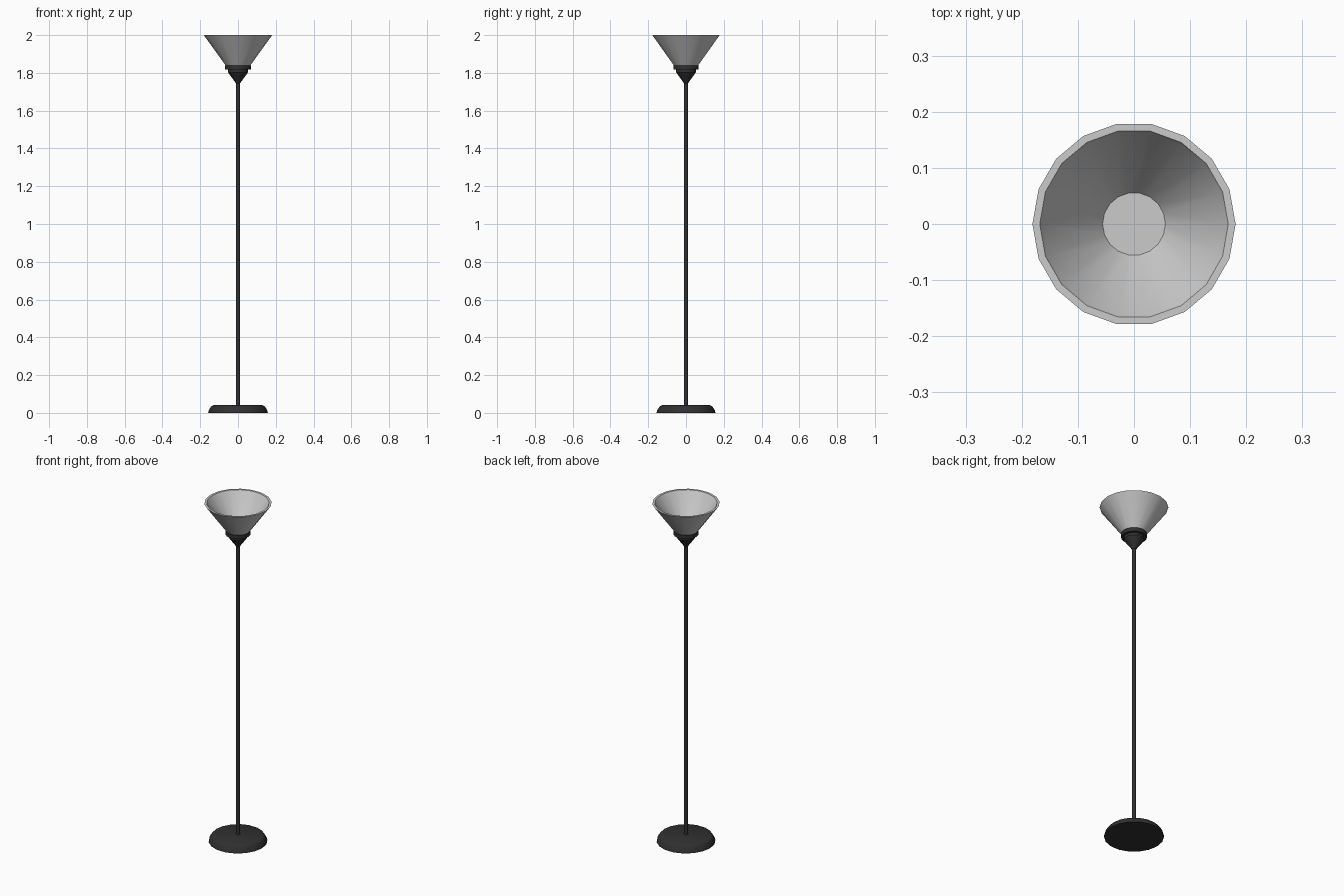
import bpy, bmesh, math

if "Cube" in bpy.data.objects:
    bpy.data.objects.remove(bpy.data.objects["Cube"])

SIDES = 18


def material(name, value):
    m = bpy.data.materials.new(name)
    m.diffuse_color = (value, value, value, 1)
    m.use_nodes = True
    m.node_tree.nodes["Principled BSDF"].inputs["Base Color"].default_value = m.diffuse_color
    return m


def lathe(name, profile, mat, sides=SIDES, angle=30):
    """Revolve (radius, z) points around z, capping ends of nonzero radius."""
    bm = bmesh.new()
    rings = [[bm.verts.new((r * math.cos(2 * math.pi * i / sides),
                            r * math.sin(2 * math.pi * i / sides), z))
              for i in range(sides)] for r, z in profile]
    for a, b in zip(rings, rings[1:]):
        for i in range(sides):
            j = (i + 1) % sides
            bm.faces.new((a[i], a[j], b[j], b[i]))
    bm.faces.new(rings[0][::-1])
    bm.faces.new(rings[-1])
    bmesh.ops.recalc_face_normals(bm, faces=bm.faces)
    mesh = bpy.data.meshes.new(name)
    bm.to_mesh(mesh)
    bm.free()
    mesh.materials.append(mat)
    ob = bpy.data.objects.new(name, mesh)
    bpy.context.collection.objects.link(ob)
    bpy.ops.object.select_all(action='DESELECT')
    ob.select_set(True)
    bpy.context.view_layer.objects.active = ob
    bpy.ops.object.shade_smooth_by_angle(angle=math.radians(angle))
    return ob


black = material("black metal", 0.03)
glass = material("pale grey shade", 0.6)

# weighted foot with a rounded edge
lathe("base", [(0.158, 0), (0.156, 0.012), (0.142, 0.034), (0.126, 0.042)], black)

# slim upright
lathe("pole", [(0.011, 0.04), (0.011, 1.76)], black)

# cone and collar carrying the shade
lathe("shade_holder", [(0.011, 1.745), (0.053, 1.803), (0.053, 1.817),
                       (0.068, 1.817), (0.068, 1.839), (0.055, 1.839)], black)

# open conical bowl: outer wall, flat rim, inner wall, inner floor
lathe("shade", [(0.062, 1.835), (0.181, 2.0), (0.168, 2.0),
                (0.164, 1.992), (0.056, 1.845)], glass)
